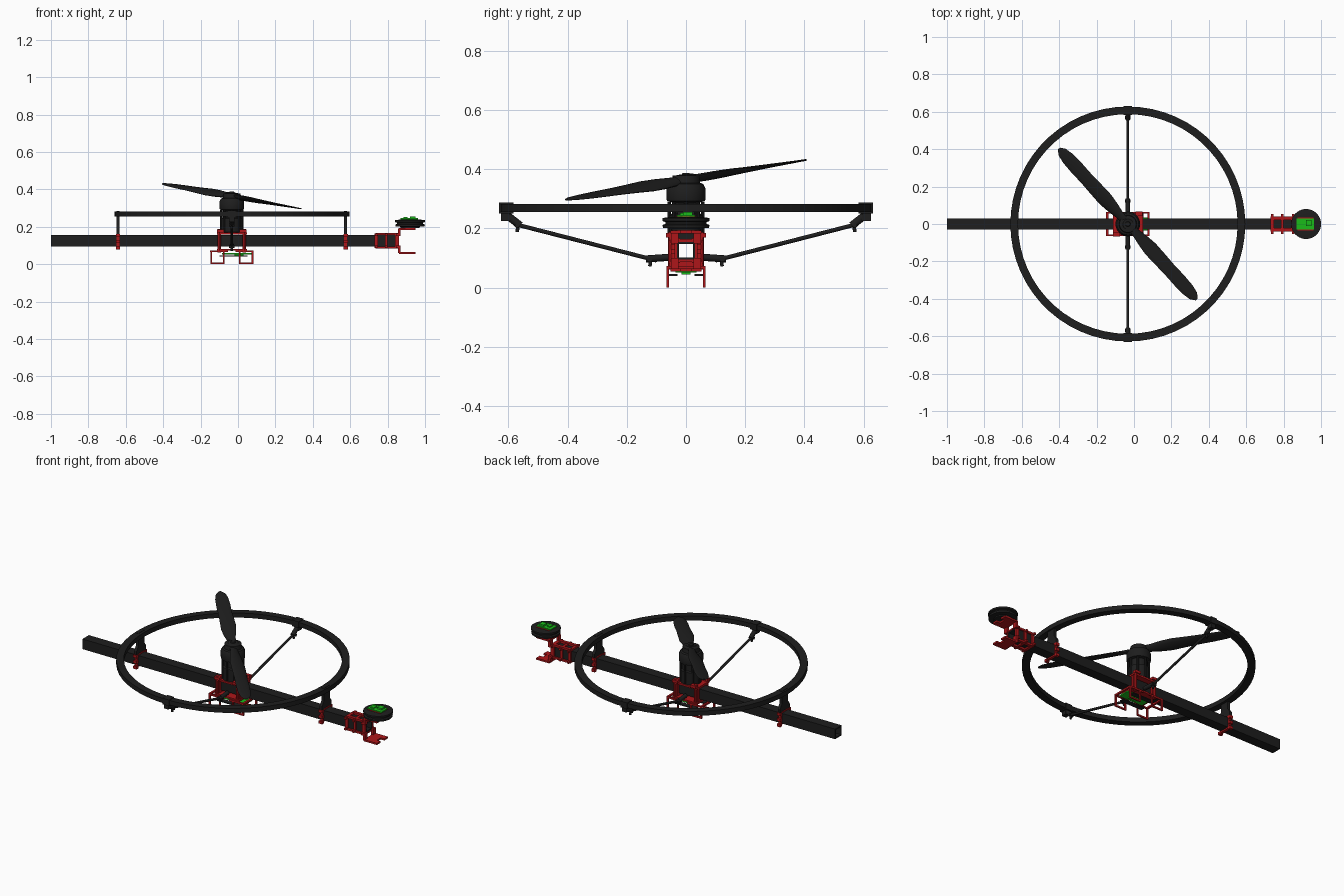
import bpy, bmesh
from math import sin, cos, pi, radians, atan2
from mathutils import Vector, Matrix

if "Cube" in bpy.data.objects:
    bpy.data.objects.remove(bpy.data.objects["Cube"])

def mat(name, rgb):
    m = bpy.data.materials.new(name)
    m.diffuse_color = (*rgb, 1)
    m.use_nodes = True
    m.node_tree.nodes["Principled BSDF"].inputs["Base Color"].default_value = m.diffuse_color
    return m

BLACK = mat("carbon_black", (0.013, 0.013, 0.013))
RED = mat("bracket_red", (0.42, 0.008, 0.01))
GREEN = mat("board_green", (0.01, 0.5, 0.01))
CX = -0.033  # rotor axis

def finish(name, bm, m, smooth=False):
    bmesh.ops.remove_doubles(bm, verts=bm.verts, dist=1e-6)
    bmesh.ops.recalc_face_normals(bm, faces=bm.faces)
    me = bpy.data.meshes.new(name)
    bm.to_mesh(me)
    bm.free()
    me.materials.append(m)
    ob = bpy.data.objects.new(name, me)
    bpy.context.collection.objects.link(ob)
    if smooth:
        bpy.ops.object.select_all(action='DESELECT')
        ob.select_set(True)
        bpy.context.view_layer.objects.active = ob
        bpy.ops.object.shade_smooth_by_angle(angle=radians(35))
    return ob

def boxes(name, items, m):
    """Boxes given as x0, x1, y0, y1, z0, z1."""
    bm = bmesh.new()
    for x0, x1, y0, y1, z0, z1 in items:
        b = bmesh.new()
        M = Matrix.Translation(((x0+x1)/2, (y0+y1)/2, (z0+z1)/2)) @ Matrix.Diagonal((x1-x0, y1-y0, z1-z0, 1))
        bmesh.ops.create_cube(b, size=1, matrix=M)
        tmp = bpy.data.meshes.new("tmp")
        b.to_mesh(tmp)
        b.free()
        bm.from_mesh(tmp)
        bpy.data.meshes.remove(tmp)
    me = bpy.data.meshes.new(name)
    bm.to_mesh(me)
    bm.free()
    me.materials.append(m)
    ob = bpy.data.objects.new(name, me)
    bpy.context.collection.objects.link(ob)
    return ob

def lathe(name, prof, M, m, segs=32, closed=False, phase=0, smooth=True):
    """Spin (radius, height) points round local z; closed joins last point to first."""
    bm = bmesh.new()
    rings = [[bm.verts.new(M @ Vector((r*cos(phase+2*pi*i/segs), r*sin(phase+2*pi*i/segs), z)))
              for i in range(segs)] for r, z in prof]
    pairs = list(zip(rings, rings[1:])) + ([(rings[-1], rings[0])] if closed else [])
    for a, b in pairs:
        for i in range(segs):
            j = (i+1) % segs
            bm.faces.new((a[i], a[j], b[j], b[i]))
    if not closed:
        bm.faces.new(rings[0])
        bm.faces.new(rings[-1])
    return finish(name, bm, m, smooth)

def rod(name, a, b, r, m, segs=12):
    a, b = Vector(a), Vector(b)
    d = b - a
    M = Matrix.Translation(a) @ d.to_track_quat('Z', 'Y').to_matrix().to_4x4()
    return lathe(name, [(r, 0), (r, d.length)], M, m, segs)

def prism(name, pts, x0, x1, m):
    """Extrude a (y, z) outline along x."""
    bm = bmesh.new()
    A, B = [[bm.verts.new((x, y, z)) for y, z in pts] for x in (x0, x1)]
    bm.faces.new(A)
    bm.faces.new(B)
    for i in range(len(pts)):
        j = (i+1) % len(pts)
        bm.faces.new((A[i], A[j], B[j], B[i]))
    return finish(name, bm, m)

T = Matrix.Translation
ALONG_X = Matrix.Rotation(pi/2, 4, 'Y')

def square_tube(name, x0, x1, inner, outer, m):
    k = 2**0.5
    return lathe(name, [(inner*k, x0), (outer*k, x0), (outer*k, x1), (inner*k, x1)],
                 T((0, 0, 0.125)) @ ALONG_X, m, 4, True, pi/4, False)

# Main boom and rotor guard ring
square_tube("boom", -1, 0.86, 0.023, 0.030, BLACK)
lathe("guard_ring", [(0.587, 0.256), (0.628, 0.256), (0.628, 0.283), (0.587, 0.283)],
      T((CX, 0, 0)), BLACK, 60, True)

# Ring stands clamped on the boom
for x, side in ((-0.642, "left"), (0.576, "right")):
    prism(side + "_ring_stand", [(-0.045, 0.155), (-0.02, 0.165), (0.02, 0.165), (0.045, 0.155), (0.045, 0.185),
          (0.028, 0.21), (0.028, 0.285), (-0.028, 0.285), (-0.028, 0.21), (-0.045, 0.185)], x-0.008, x+0.008, BLACK)
    square_tube(side + "_ring_clamp", x-0.008, x+0.008, 0.030, 0.038, RED)
    boxes(side + "_clamp_lugs", [(x-0.011, x+0.011, s*0.042-0.008, s*0.042+0.008, z, z+0.016)
          for s in (-1, 1) for z in (0.08, 0.113, 0.146)], RED)

# Side struts, fittings and bolts, mirrored front to back
for s, side in ((-1, "front"), (1, "back")):
    rod(side + "_strut", (CX, s*0.10, 0.092), (CX, s*0.58, 0.215), 0.007, BLACK)
    rod(side + "_inner_fitting", (CX, s*0.05, 0.103), (CX, s*0.135, 0.097), 0.012, BLACK)
    rod(side + "_outer_fitting", (CX, s*0.605, 0.245), (CX, s*0.56, 0.210), 0.013, BLACK)
    boxes(side + "_ring_collar", [(CX-0.022, CX+0.022, min(s*0.583, s*0.631), max(s*0.583, s*0.631), 0.25, 0.287),
          (CX-0.014, CX+0.014, min(s*0.595, s*0.625), max(s*0.595, s*0.625), 0.225, 0.255)], BLACK)
    for y, z in ((0.122, 0.072), (0.57, 0.188)):
        rod(side + "_strut_bolt", (CX, s*y, z), (CX, s*(y-0.005), z+0.038), 0.006, BLACK)
        rod(side + "_strut_pin", (CX-0.015, s*y, z+0.022), (CX+0.015, s*y, z+0.022), 0.008, BLACK)

# Centre clamp around the boom
square_tube("centre_clamp_left", CX-0.076, CX-0.058, 0.030, 0.044, RED)
square_tube("centre_clamp_right", CX+0.058, CX+0.076, 0.030, 0.044, RED)
boxes("centre_plates", [(CX-0.08, CX+0.08, -0.058, 0.058, z, z+0.010) for z in (0.072, 0.160)], RED)
for sx in (-1, 1):
    for sy in (-1, 1):
        x, y = CX+sx*0.067, sy*0.051
        rod("centre_clamp_bolt", (x, y, 0.062), (x, y, 0.188), 0.009, RED, 8)
boxes("mount_lugs", [(CX+a*0.06-0.018, CX+a*0.06+0.018, b*0.056-0.012, b*0.056+0.012, 0.17, 0.185)
                     for a in (-1, 1) for b in (-1, 1)], RED)

# Landing feet: open rectangular frames
feet = []
for s in (-1, 1):
    y0, y1 = s*0.061-0.004, s*0.061+0.004
    for d in (-1, 1):
        def fx(a, b): return sorted((CX+d*a, CX+d*b))
        feet += [(*fx(0.106, 0.115), y0, y1, 0, 0.074), (*fx(0.039, 0.047), y0, y1, 0, 0.07),
                 (*fx(0.039, 0.115), y0, y1, 0, 0.009), (*fx(0.02, 0.115), y0, y1, 0.064, 0.074)]
feet += [(CX+d*0.11-0.006, CX+d*0.11+0.006, -0.065, 0.065, 0.064, 0.074) for d in (-1, 1)]
boxes("landing_feet", feet, RED)
boxes("control_board", [(-0.085, 0.072, -0.035, 0.035, 0.052, 0.060), (-0.02, 0.03, -0.015, 0.015, 0.045, 0.052)], GREEN)
boxes("board_rails", [(-0.10, 0.05, s*0.043-0.014, s*0.043+0.014, 0.040, 0.046) for s in (-1, 1)], BLACK)

# Rotor motor: mount can, ribbed base and spinning bell
lathe("rotor_motor", [(0.045, 0.168), (0.057, 0.172), (0.057, 0.245), (0.048, 0.25), (0.048, 0.288), (0.064, 0.292),
      (0.066, 0.30), (0.066, 0.335), (0.058, 0.35), (0.048, 0.354), (0.045, 0.378), (0.014, 0.382), (0.012, 0.388)],
      T((CX, 0, 0)), BLACK, 32)
for i in range(8):
    a = pi*i/4
    rod("motor_rib", (CX+0.056*cos(a), 0.056*sin(a), 0.175), (CX+0.056*cos(a), 0.056*sin(a), 0.29), 0.006, BLACK, 8)

# Propeller: twisted, tapered blades lofted from lens sections (radius, chord, pitch)
stations = [(0.0, 0.045, 0.45), (0.06, 0.048, 0.45), (0.12, 0.070, 0.40), (0.18, 0.084, 0.34), (0.25, 0.080, 0.27),
            (0.33, 0.074, 0.22), (0.41, 0.076, 0.17), (0.48, 0.070, 0.13), (0.525, 0.052, 0.11), (0.55, 0.015, 0.10)]
prop = T((CX, 0, 0.364)) @ Matrix.Rotation(atan2(0.4, -0.365), 4, 'Z') @ Matrix.Rotation(-0.122, 4, 'Y')
for k in range(2):
    M = prop @ Matrix.Rotation(pi*k, 4, 'Z')
    bm = bmesh.new()
    rings = []
    for r, c, p in stations:
        t = 0.010*(1-r/0.55) + 0.003
        ring = []
        for i in range(12):
            v, w = c/2*cos(pi*i/6), t*sin(pi*i/6)
            ring.append(bm.verts.new(M @ Vector((r, v*cos(p)+w*sin(p), -v*sin(p)+w*cos(p)))))
        rings.append(ring)
    for a, b in zip(rings, rings[1:]):
        for i in range(12):
            bm.faces.new((a[i], a[(i+1) % 12], b[(i+1) % 12], b[i]))
    bm.faces.new(rings[0])
    bm.faces.new(rings[-1])
    finish("propeller_blade_%d" % (k+1), bm, BLACK, True)
lathe("propeller_hub", [(0.036, -0.015), (0.036, 0.012), (0.028, 0.018)], prop, BLACK, 24)

# Tail clamp gripping the boom end
for x0, x1 in ((0.73, 0.748), (0.785, 0.80), (0.84, 0.862)):
    square_tube("tail_collar", x0, x1, 0.030, 0.039, RED)
boxes("tail_clamp_bars", [(0.735, 0.86, s*0.03-0.009, s*0.03+0.009, z, z+0.012)
                          for s in (-1, 1) for z in (0.083, 0.155)], RED)
boxes("tail_clamp_bolts", [(x, x+0.012, s*0.045-0.008, s*0.045+0.008, z, z+0.012) for s in (-1, 1)
                           for x in (0.733, 0.787, 0.845) for z in (0.087, 0.151)], RED)

# Fork arms and plates carrying the tail motor
boxes("tail_fork", [(0.855, 0.870, s*0.038-0.012, s*0.038+0.012, z0, z1) for s in (-1, 1)
                    for z0, z1 in ((0.06, 0.10), (0.15, 0.19))] +
      [(0.862, 0.885, -0.052, 0.052, z, z+0.010) for z in (0.055, 0.183)] +
      [(0.885, 0.948, s*0.035-0.017, s*0.035+0.017, z, z+0.010) for s in (-1, 1) for z in (0.055, 0.183)] +
      [(0.885, 0.925, -0.018, 0.018, z, z+0.010) for z in (0.055, 0.183)], RED)
lathe("tail_motor", [(0.05, 0.193), (0.05, 0.2), (0.078, 0.202), (0.079, 0.212), (0.070, 0.215), (0.070, 0.222),
      (0.08, 0.225), (0.08, 0.235), (0.06, 0.238), (0.02, 0.238)], T((0.92, 0, 0)), BLACK, 40)
boxes("tail_board_frame", [(0.875, 0.96, -0.035, 0.035, 0.236, 0.240)], RED)
boxes("tail_board", [(0.868, 0.962, -0.03, 0.03, 0.240, 0.246), (0.885, 0.905, -0.02, 0.01, 0.246, 0.252),
                     (0.92, 0.95, -0.01, 0.022, 0.246, 0.256)], GREEN)
